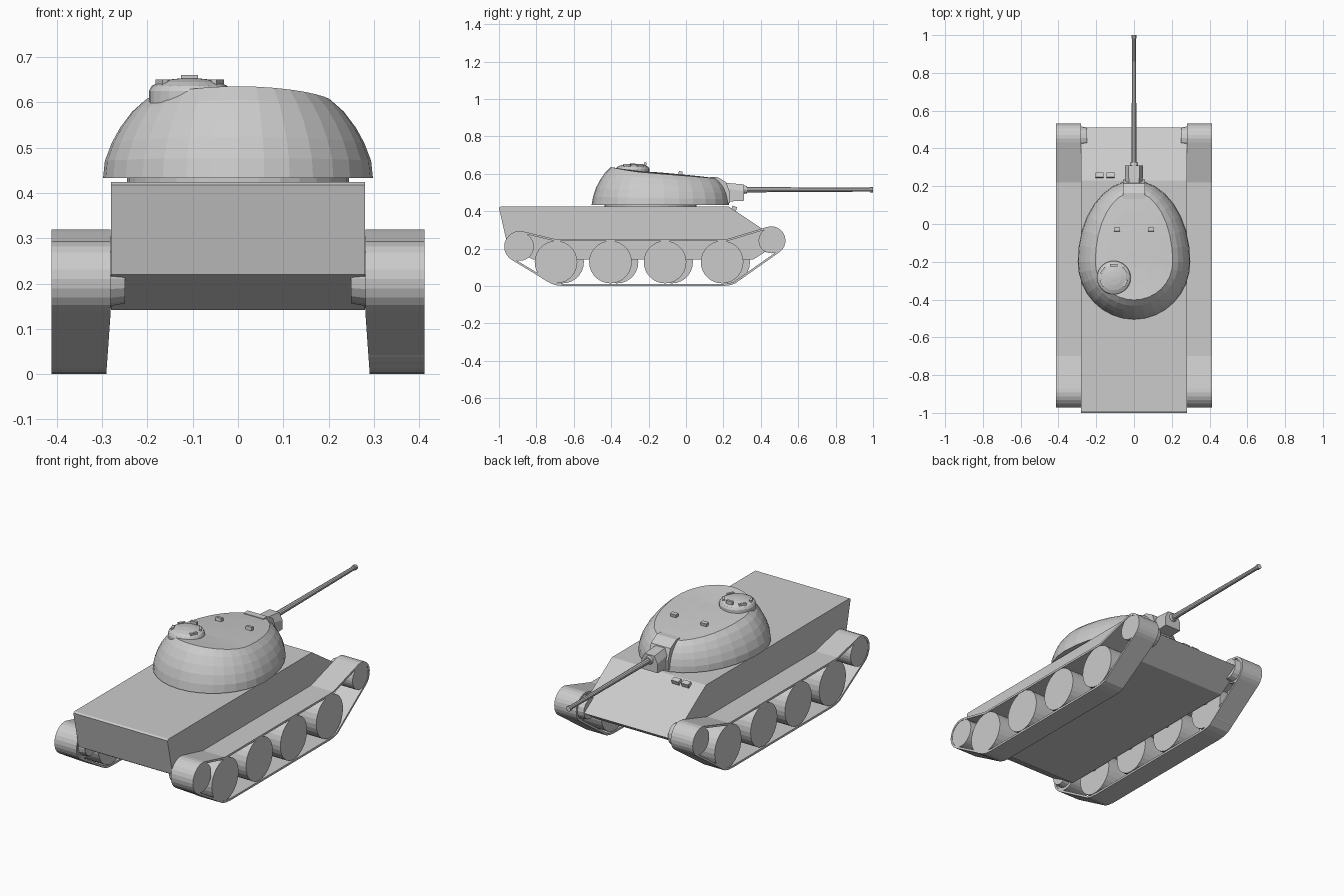
import bpy, bmesh
from math import sin, cos, pi, radians, hypot, sqrt
from mathutils import Matrix, Vector

if "Cube" in bpy.data.objects:
    bpy.data.objects.remove(bpy.data.objects["Cube"])


def make(name, bm):
    bmesh.ops.recalc_face_normals(bm, faces=bm.faces)
    me = bpy.data.meshes.new(name)
    bm.to_mesh(me)
    bm.free()
    ob = bpy.data.objects.new(name, me)
    bpy.context.collection.objects.link(ob)
    return ob


def prism(name, pts, x0, x1):
    """Extrude a (y, z) profile along x."""
    bm = bmesh.new()
    a = [bm.verts.new((x0, y, z)) for y, z in pts]
    b = [bm.verts.new((x1, y, z)) for y, z in pts]
    bm.faces.new(a)
    bm.faces.new(b)
    n = len(pts)
    for i in range(n):
        j = (i + 1) % n
        bm.faces.new((a[i], a[j], b[j], b[i]))
    return make(name, bm)


def cyl(name, p, q, r1, r2, seg):
    """Cylinder or cone between two points."""
    p, q = Vector(p), Vector(q)
    bm = bmesh.new()
    m = Matrix.Translation((p + q) / 2) @ (q - p).to_track_quat('Z', 'Y').to_matrix().to_4x4()
    bmesh.ops.create_cone(bm, cap_ends=True, segments=seg, radius1=r1, radius2=r2,
                          depth=(q - p).length, matrix=m)
    return make(name, bm)


def box(name, loc, size, rx=0, rz=0):
    bm = bmesh.new()
    m = (Matrix.Translation(loc) @ Matrix.Rotation(rz, 4, 'Z') @ Matrix.Rotation(rx, 4, 'X')
         @ Matrix.Diagonal((*size, 1)))
    bmesh.ops.create_cube(bm, size=1, matrix=m)
    return make(name, bm)


def loft(name, rings):
    """Skin closed rings, capping both ends."""
    bm = bmesh.new()
    vs = [[bm.verts.new(p) for p in r] for r in rings]
    n = len(rings[0])
    for a, b in zip(vs, vs[1:]):
        for i in range(n):
            j = (i + 1) % n
            bm.faces.new((a[i], a[j], b[j], b[i]))
    bm.faces.new(vs[0])
    bm.faces.new(vs[-1])
    return make(name, bm)


# Hull
prism("hull", [(-1, .418), (-.99, .424), (.23, .424), (.51, .237), (.36, .142),
               (-.82, .142), (-.955, .22)], -.28, .28)

# Track belt path
REAR, FRONT = (-.889, .211), (.456, .243)


def arc(c, r, a0, a1, n):
    return [(c[0] + r * cos(radians(a0 + (a1 - a0) * i / n)),
             c[1] + r * sin(radians(a0 + (a1 - a0) * i / n))) for i in range(n + 1)]


path = (arc(FRONT, .076, -55, 108, 11) + [(.22, .251), (-.70, .251)]
        + arc(REAR, .083, 77, 240, 11)
        + [(-.72, .012), (-.69, .003), (-.65, 0), (.19, 0), (.23, .003), (.26, .012)])


def belt(side):
    n = len(path)
    bm = bmesh.new()
    cols = []
    for i, (y, z) in enumerate(path):
        (ya, za), (yb, zb) = path[i - 1], path[(i + 1) % n]
        d = hypot(yb - ya, zb - za)
        yi, zi = y - .011 * (zb - za) / d, z + .011 * (yb - ya) / d
        xi = .281 if z > .12 else .29
        cols.append([bm.verts.new((side * x, *p)) for x, p in
                     ((xi, (y, z)), (.412, (y, z)), (.412, (yi, zi)), (xi, (yi, zi)))])
    for i in range(n):
        a, b = cols[i], cols[(i + 1) % n]
        for k in range(4):
            m = (k + 1) % 4
            bm.faces.new((a[k], a[m], b[m], b[k]))
    return make("track_belt", bm)


# Running gear on both sides; left road wheels sit slightly further along
for s in (-1, 1):
    belt(s)
    shift = .035 if s < 0 else 0
    for y in (-.695, -.404, -.112, .193):
        cyl("road_wheel", (s * .29, y + shift, .128), (s * .41, y + shift, .128), .114, .114, 28)
        cyl("wheel_axle", (s * .25, y + shift, .165), (s * .30, y + shift, .165), .02, .02, 10)
    for nm, c, r in (("rear_wheel", REAR, .076), ("front_wheel", FRONT, .068)):
        cyl(nm, (s * .285, *c), (s * .41, *c), r, r, 28)
        cyl(nm + "_hub", (s * .25, *c), (s * .29, *c), .055, .062, 16)

# Turret shell: egg-shaped rings rising to a roof that slopes forward
BASE, SEG = .433, 32


def roof(y):
    if y < -.2:
        return .605 + .030 * ((-.2 - y) / .2) ** 1.4
    return .605 - .030 * (y + .2) / .37


def egg(w, front, rear):
    out = []
    for i in range(SEG):
        a = 2 * pi * i / SEG
        ly = (front + .2) if sin(a) > 0 else (-.2 - rear)
        out.append((w * cos(a), -.2 + ly * sin(a)))
    return out


top = egg(.205, .17, -.402)
rings = []
for k, w, f, r in ((0, .298, .23, -.505), (.22, .294, .229, -.497), (.45, .279, .222, -.482),
                   (.65, .260, .211, -.461), (.85, .234, .193, -.433)):
    rings.append([(x, y, BASE + k * (roof(t[1]) - BASE)) for (x, y), t in zip(egg(w, f, r), top)])
rings.append([(x, y, roof(y)) for x, y in top])
for s, lift in ((.7, .004), (.35, .006), (.02, .007)):
    pts = [(x * s, -.14 + (y + .14) * s) for x, y in top]
    rings.append([(x, y, roof(y) + lift) for x, y in pts])
loft("turret", rings)
cyl("turret_ring", (0, -.19, .415), (0, -.19, .436), .245, .245, 32)

# Commander cupola with vision blocks
CX, CY = -.107, -.285
loft("cupola", [[(CX + r * cos(2 * pi * i / 24), CY + r * sin(2 * pi * i / 24), z)
                 for i in range(24)]
                for r, z in ((.09, .59), (.09, .625), (.084, .636), (.066, .645),
                             (.04, .651), (.01, .654))])
for ang in (90, 35, 145, -25, 205):
    a = radians(ang)
    z = .652 if ang == 90 else .642
    box("cupola_vision_block", (CX + .068 * cos(a), CY + .066 * sin(a), z),
        (.038, .013, .018), 0, a - pi / 2)

# Roof and driver periscopes
for x in (-.09, .09):
    box("roof_periscope", (x, -.03, .601), (.034, .02, .024), radians(-8))
for x in (-.183, -.125):
    box("driver_periscope", (x, .257, .413), (.042, .026, .026), radians(-20))

# Gun mantlet
prism("mantlet_cover", [(.132, .583), (.165, .584), (.215, .555), (.235, .50), (.235, .445),
                        (.19, .445), (.13, .55)], -.058, .058)
loft("mantlet", [[(s * w, y, z) for s, z in ((-1, zb), (1, zb), (1, zm), (.6, zt), (-.6, zt), (-1, zm))]
                 for y, w, zb, zm, zt in ((.16, .042, .452, .52, .55), (.23, .046, .452, .52, .55),
                                          (.31, .048, .456, .505, .543))])
cyl("gun_collar", (0, .30, .515), (0, .325, .515), .024, .020, 12)

# Gun barrel and muzzle
cyl("gun_barrel", (0, .30, .515), (0, .99, .515), .0145, .0105, 10)
cyl("muzzle", (0, .983, .515), (0, 1.0, .515), .014, .014, 10)
